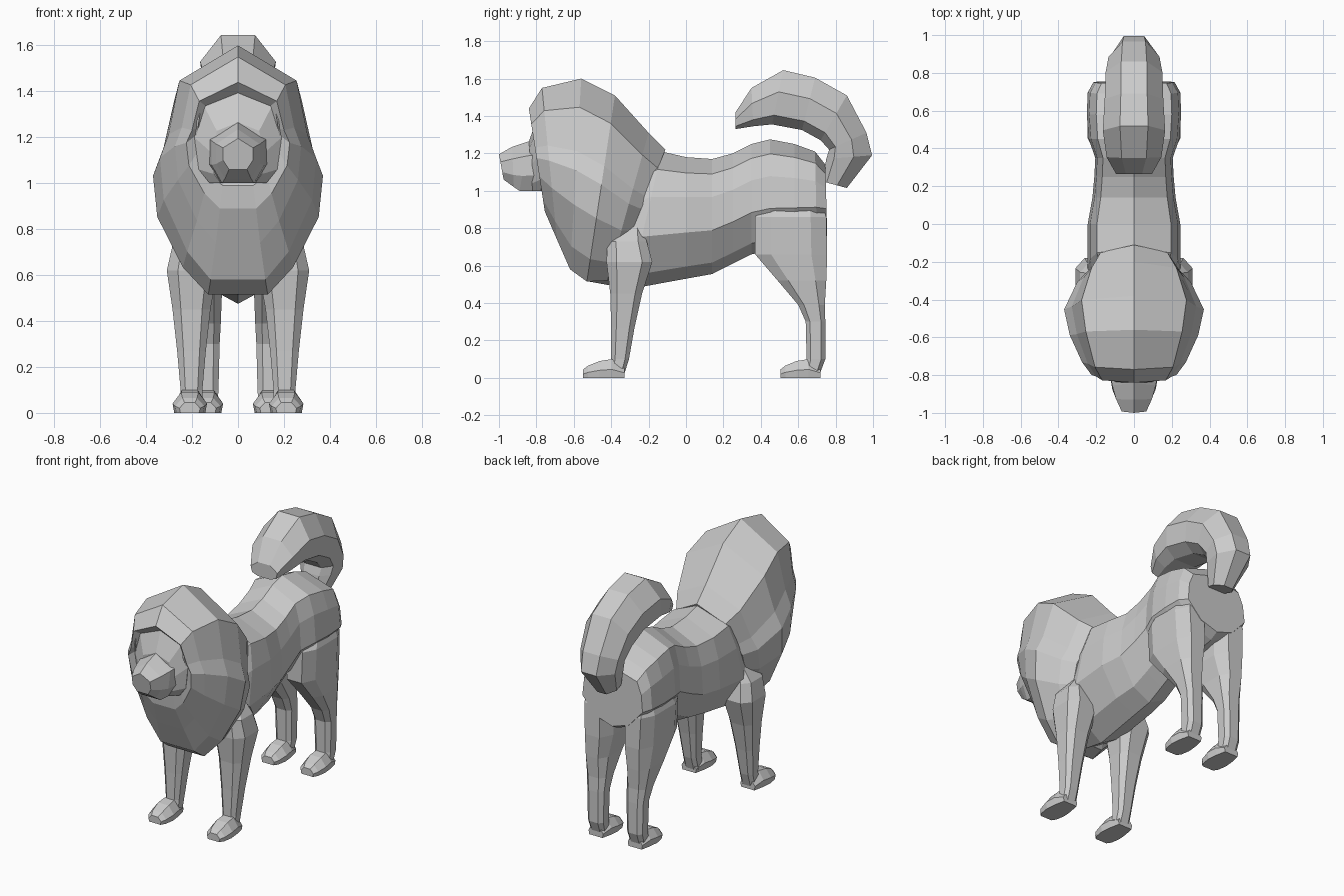
import bpy

fur = bpy.data.materials.new("grey_fur")
fur.diffuse_color = (0.6, 0.6, 0.6, 1)


def make(name, rings):
    """Skin a row of closed rings and cap both ends."""
    n = len(rings[0])
    verts = [p for r in rings for p in r]
    faces = []
    for i in range(len(rings) - 1):
        for j in range(n):
            k = (j + 1) % n
            faces.append((i * n + j, i * n + k, (i + 1) * n + k, (i + 1) * n + j))
    faces.append(tuple(range(n))[::-1])
    faces.append(tuple(range(len(verts) - n, len(verts))))
    me = bpy.data.meshes.new(name)
    me.from_pydata(verts, [], faces)
    me.materials.append(fur)
    ob = bpy.data.objects.new(name, me)
    bpy.context.collection.objects.link(ob)
    # consistent outward normals
    bpy.context.view_layer.objects.active = ob
    ob.select_set(True)
    bpy.ops.object.mode_set(mode='EDIT')
    bpy.ops.mesh.select_all(action='SELECT')
    bpy.ops.mesh.normals_make_consistent(inside=False)
    bpy.ops.object.mode_set(mode='OBJECT')
    ob.select_set(False)
    return ob


def loft(name, profile, rings):
    """Symmetric loft: ring = (top y, top z, bottom y, bottom z, half width);
    profile = (fraction from top to bottom, fraction of half width)."""
    out = []
    for yt, zt, yb, zb, w in rings:
        right = [(w * f, yt + (yb - yt) * t, zt + (zb - zt) * t) for t, f in profile]
        left = [(-x, y, z) for x, y, z in reversed(right) if x > 0]
        out.append(right + left)
    return make(name, out)


def limb(name, rings, c=0.22):
    """Left and right limbs; ring = (z, x0, x1, y0, y1), an octagon cut from a box."""
    for side, s in (("left", 1), ("right", -1)):
        out = []
        for z, x0, x1, y0, y1 in rings:
            dx, dy = (x1 - x0) * c, (y1 - y0) * c
            pts = [(x0 + dx, y0), (x1 - dx, y0), (x1, y0 + dy), (x1, y1 - dy),
                   (x1 - dx, y1), (x0 + dx, y1), (x0, y1 - dy), (x0, y0 + dy)]
            out.append([(s * x, y, z) for x, y in pts])
        make(side + "_" + name, out)


def paw(name, xc, y0, y1, w):
    """Wedge-shaped paws with a raised instep."""
    d = y1 - y0
    shape = [(0, 0.045, 0.6), (0.12, 0.065, 0.85), (0.4, 0.09, 1.0),
             (0.7, 0.1, 0.9), (1, 0.06, 0.7)]
    for side, s in (("left", 1), ("right", -1)):
        out = []
        for f, h, k in shape:
            y = y0 + d * f
            out.append([(s * xc + w * k * a, y, h * b) for a, b in
                        ((-0.9, 0), (0.9, 0), (1, 0.45), (0.5, 1), (-0.5, 1), (-1, 0.45))])
        make(side + "_" + name, out)


# Torso
loft("body", [(0, 0), (.13, .8), (.33, .95), (.62, 1), (.9, .55), (1, 0)], [
    (-.3, 1.1, -.52, .515, .2),
    (-.13, 1.21, -.3, .475, .245),
    (0, 1.18, 0, .53, .245),
    (.14, 1.17, .14, .555, .22),
    (.25, 1.2, .25, .61, .21),
    (.35, 1.25, .35, .66, .205),
    (.45, 1.275, .45, .68, .24),
    (.58, 1.25, .58, .7, .25),
    (.69, 1.21, .70, .73, .245),
    (.745, 1.14, .755, .76, .215),
])

# Mane, with the front rim folding in around the face
loft("mane", [(0, 0), (.15, .75), (.38, .89), (.48, 1), (.66, .95), (.88, .65), (1, .35)], [
    (-.11, 1.22, -.38, .56, .235),
    (-.2, 1.31, -.42, .52, .3),
    (-.38, 1.51, -.53, .515, .37),
    (-.56, 1.6, -.62, .58, .34),
    (-.77, 1.55, -.69, .74, .275),
    (-.84, 1.44, -.755, .89, .225),
    (-.8, 1.4, -.765, .99, .19),
    (-.765, 1.37, -.75, 1.01, .165),
])

# Face and muzzle
loft("head", [(0, 0), (.14, .8), (.5, 1), (.85, .9), (1, .65)], [
    (-.68, 1.41, -.66, 1.0, .19),
    (-.79, 1.4, -.775, 1.0, .19),
    (-.84, 1.265, -.82, 1.0, .115),
])
loft("muzzle", [(0, 0), (.3, 1), (.7, 1), (1, .6)], [
    (-.74, 1.29, -.72, 1.0, .14),
    (-.84, 1.265, -.89, 1.0, .115),
    (-.93, 1.235, -.92, 1.02, .095),
    (-1.0, 1.195, -.975, 1.06, .065),
])

# Folded ears lying along the rim of the mane
for side, s in (("left", 1), ("right", -1)):
    make(side + "_ear", [
        [(s * .16, -.8, 1.34), (s * .19, -.78, 1.35), (s * .18, -.72, 1.34)],
        [(s * .17, -.81, 1.27), (s * .2, -.79, 1.27), (s * .19, -.72, 1.27)],
        [(s * .18, -.785, 1.2), (s * .195, -.775, 1.2), (s * .19, -.72, 1.2)],
    ])

# Curled tail
loft("tail", [(0, .45), (.4, 1), (.83, .9), (1, .45)], [
    (.86, 1.015, .73, 1.05, .07),
    (.995, 1.19, .75, 1.17, .12),
    (.965, 1.31, .765, 1.22, .135),
    (.86, 1.51, .72, 1.27, .15),
    (.69, 1.605, .62, 1.325, .155),
    (.52, 1.645, .46, 1.355, .165),
    (.35, 1.55, .36, 1.345, .145),
    (.265, 1.42, .265, 1.33, .095),
])

# Front legs and paws
limb("front_leg", [
    (.02, .155, .25, -.41, -.33),
    (.1, .155, .25, -.4, -.305),
    (.27, .14, .265, -.4, -.275),
    (.45, .12, .285, -.405, -.235),
    (.62, .09, .31, -.425, -.18),
    (.73, .1, .285, -.42, -.21),
    (.82, .1, .22, -.34, -.24),
])
paw("front_paw", .21, -.55, -.33, .075)

# Hind legs and paws
limb("hind_leg", [
    (.02, .09, .19, .63, .715),
    (.1, .085, .195, .645, .745),
    (.3, .08, .2, .64, .745),
    (.39, .075, .21, .6, .742),
    (.52, .07, .225, .49, .75),
    (.66, .05, .235, .37, .755),
    (.86, .05, .245, .37, .75),
    (.98, .07, .2, .47, .71),
])
paw("hind_paw", .14, .505, .72, .075)
